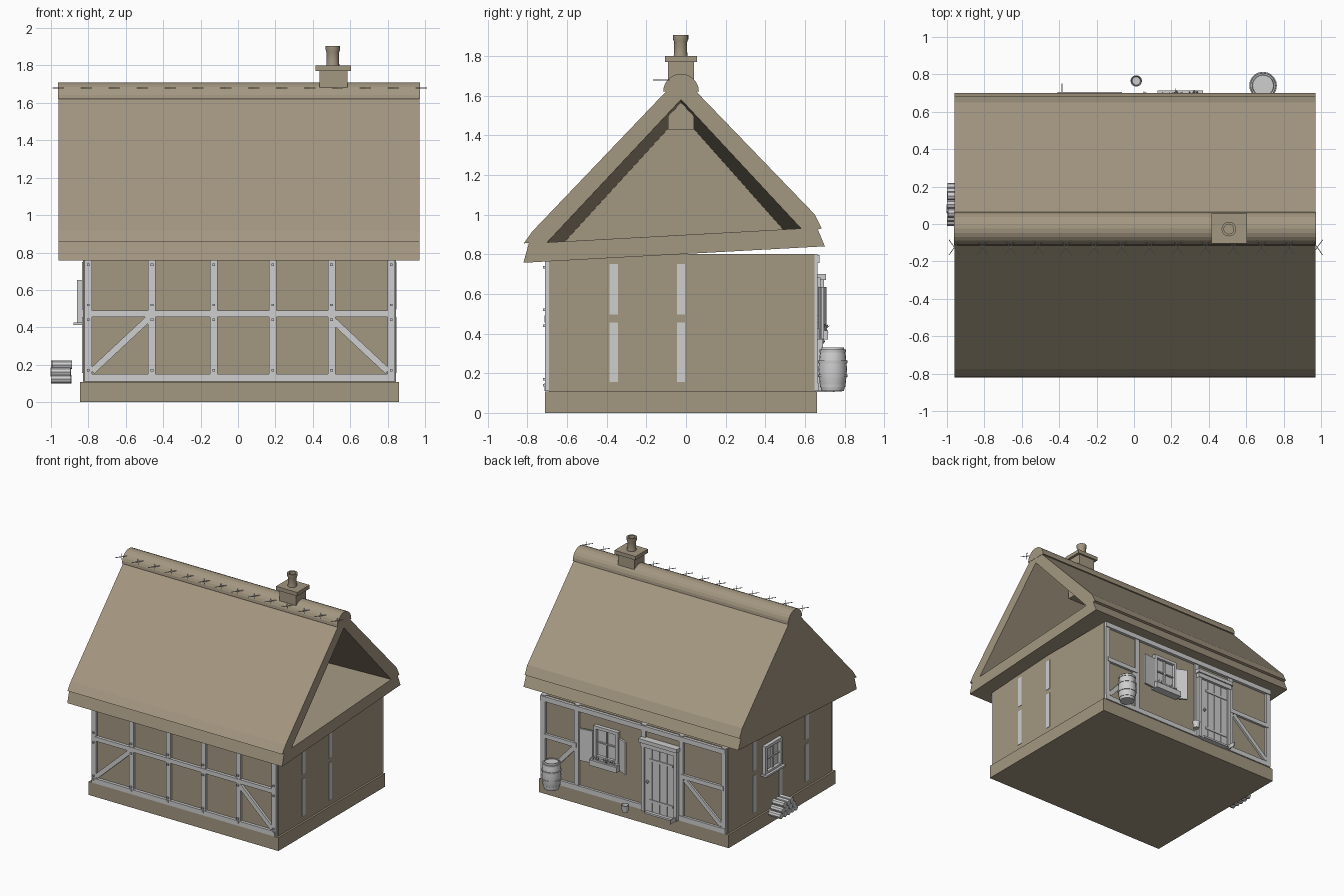
import bpy, bmesh, math, random
from mathutils import Vector, Matrix

if "Cube" in bpy.data.objects:
    bpy.data.objects.remove(bpy.data.objects["Cube"])

random.seed(4)


def material(name, rgb):
    m = bpy.data.materials.new(name)
    m.diffuse_color = (*rgb, 1)
    m.use_nodes = True
    m.node_tree.nodes["Principled BSDF"].inputs["Base Color"].default_value = m.diffuse_color
    return m


KHAKI = material("khaki", (0.37, 0.31, 0.22))
GREY = material("grey", (0.62, 0.62, 0.63))


def finish(name, bm, mat, smooth=False):
    bmesh.ops.recalc_face_normals(bm, faces=bm.faces)
    me = bpy.data.meshes.new(name)
    bm.to_mesh(me)
    bm.free()
    me.materials.append(mat)
    ob = bpy.data.objects.new(name, me)
    bpy.context.collection.objects.link(ob)
    if smooth:
        bpy.ops.object.select_all(action='DESELECT')
        ob.select_set(True)
        bpy.context.view_layer.objects.active = ob
        bpy.ops.object.shade_smooth_by_angle(angle=math.radians(35))
    return ob


def box(name, x, y, z, mat=GREY, rot=None):
    """Box from (min, max) ranges, optionally turned about its centre."""
    c = Vector((sum(x) / 2, sum(y) / 2, sum(z) / 2))
    m = Matrix.Translation(c)
    if rot:
        m = m @ Matrix.Rotation(rot[0], 4, rot[1])
    m = m @ Matrix.Diagonal((x[1] - x[0], y[1] - y[0], z[1] - z[0], 1))
    bm = bmesh.new()
    bmesh.ops.create_cube(bm, size=1, matrix=m)
    return finish(name, bm, mat)


def brace(name, a, b, y, w=0.035):
    """Slanted timber on a wall, from a to b in (x, z)."""
    dx, dz = b[0] - a[0], b[1] - a[1]
    h, cx, cz = math.hypot(dx, dz) / 2, (a[0] + b[0]) / 2, (a[1] + b[1]) / 2
    return box(name, (cx - h, cx + h), y, (cz - w / 2, cz + w / 2),
               rot=(-math.atan2(dz, dx), 'Y'))


def prism(name, profile, x0, x1, mat, profile1=None):
    """(y, z) profile extruded along x, optionally to a second profile."""
    bm = bmesh.new()
    a = [bm.verts.new((x0, *p)) for p in profile]
    b = [bm.verts.new((x1, *p)) for p in (profile1 or profile)]
    bm.faces.new(a)
    bm.faces.new(b)
    n = len(a)
    for i in range(n):
        bm.faces.new((a[i], a[(i + 1) % n], b[(i + 1) % n], b[i]))
    return finish(name, bm, mat)


def lathe(name, x, y, profile, n, mat):
    """Closed turned shape from (radius, z) pairs."""
    bm = bmesh.new()
    rings = [[bm.verts.new((x + r * math.cos(t * math.tau / n), y + r * math.sin(t * math.tau / n), z))
              for t in range(n)] for r, z in profile]
    for lo, hi in zip(rings, rings[1:]):
        for i in range(n):
            bm.faces.new((lo[i], lo[(i + 1) % n], hi[(i + 1) % n], hi[i]))
    bm.faces.new(rings[0])
    bm.faces.new(rings[-1])
    return finish(name, bm, mat, True)


# Masonry body
box("plinth", (-0.845, 0.86), (-0.71, 0.66), (0, 0.108), KHAKI)
box("walls", (-0.83, 0.845), (-0.69, 0.648), (0.1, 0.80), KHAKI)

# Hollow thatched roof: closed at the left end, open at the right gable
roof = prism("thatch_roof", [(-0.82, 0.757), (-0.792, 0.857), (-0.818, 0.855), (-0.775, 0.915),
                             (-0.025, 1.70), (0.65, 1.0), (0.685, 0.93), (0.665, 0.925), (0.70, 0.84)],
             -0.96, 0.97, KHAKI)
cutter = prism("roof_cutter", [(-0.70, 0.86), (-0.025, 1.58), (0.58, 0.93)], 0.971, -0.88, KHAKI,
               [(-0.61, 0.865), (-0.025, 1.505), (0.49, 0.925)])
cutter.hide_render = True
mod = roof.modifiers.new("hollow", 'BOOLEAN')
mod.operation, mod.solver, mod.object = 'DIFFERENCE', 'EXACT', cutter
bpy.context.view_layer.objects.active = roof
bpy.ops.object.modifier_apply(modifier="hollow")
bpy.data.objects.remove(cutter)

# Ridge roll (upper half round) and crossed twigs along it
arc = [(-0.025 + 0.09 * math.cos(i * math.pi / 12), 1.62 + 0.09 * math.sin(i * math.pi / 12)) for i in range(13)]
prism("ridge_roll", arc, -0.962, 0.972, KHAKI)
for i in range(14):
    x = -0.96 + i * 0.1492
    for s in (-1, 1):
        box("ridge_twig", (x - 0.05, x + 0.05), (-0.127, -0.123), (1.677, 1.681), GREY, (s * 0.95, 'Z'))

# Chimney
box("chimney_stack", (0.435, 0.585), (-0.09, 0.04), (1.43, 1.775), KHAKI)
box("chimney_cap", (0.415, 0.605), (-0.105, 0.055), (1.77, 1.80), KHAKI)
lathe("chimney_pot", 0.507, -0.027, [(0.036, 1.79), (0.033, 1.82), (0.033, 1.87), (0.039, 1.885),
                                     (0.039, 1.905), (0.026, 1.905), (0.026, 1.85)], 16, KHAKI)

# Front timber frame
F = (-0.71, -0.67)
for x in (-0.80, -0.46, -0.13, 0.185, 0.50, 0.82):
    box("front_post", (x - 0.02, x + 0.02), F, (0.11, 0.80))
    for z in (0.14, 0.17, 0.44, 0.52, 0.735):
        box("front_peg", (x - 0.007, x + 0.007), (-0.722, -0.70), (z - 0.006, z + 0.006))
box("front_sill_beam", (-0.81, 0.83), (-0.714, -0.67), (0.11, 0.15))
box("front_mid_rail", (-0.79, 0.80), (-0.714, -0.67), (0.455, 0.49))
for s in (-1, 1):
    brace("front_brace", (s * 0.79 + 0.01, 0.165), (s * 0.485 + 0.01, 0.45), F)

# Back timber frame
B = (0.63, 0.664)
for x in (-0.80, -0.42, -0.08, 0.06, 0.45, 0.52, 0.82):
    if x not in (0.06, 0.45):
        box("back_post", (x - 0.02, x + 0.02), B, (0.11, 0.80))
box("back_top_beam", (-0.82, 0.84), (0.63, 0.672), (0.755, 0.795))
box("back_sill_beam_left", (-0.82, -0.40), (0.63, 0.668), (0.11, 0.15))
box("back_sill_beam_right", (-0.08, 0.84), (0.63, 0.668), (0.11, 0.15))
box("back_rail_left", (-0.80, -0.42), (0.63, 0.668), (0.455, 0.49))
box("back_rail_right", (0.52, 0.82), (0.63, 0.668), (0.455, 0.49))
brace("back_brace_left", (-0.78, 0.165), (-0.45, 0.45), B)
brace("back_brace_right", (0.80, 0.165), (0.54, 0.45), B)

# Side studs and corner posts
for x in ((0.82, 0.848), (-0.834, -0.81)):
    for y in (-0.365, -0.025, 0.31):
        if y > 0.1 and x[0] > 0:
            continue
        for z in ((0.155, 0.455), (0.495, 0.75)):
            if y > -0.1 and x[0] < 0 and z[0] > 0.4 and y < 0.2:
                continue
            box("side_stud", x, (y - 0.021, y + 0.021), z)

# Plank door with frame, hood, hinges and knob
for i in range(4):
    x = -0.37 + i * 0.066
    box("door_plank", (x, x + 0.062), (0.64, 0.68), (0.11, 0.63))
for z in (0.2, 0.53):
    box("door_hinge", (-0.36, -0.15), (0.67, 0.686), (z, z + 0.02))
for x in (-0.40, -0.106):
    box("door_jamb", (x, x + 0.028), (0.64, 0.69), (0.11, 0.65))
box("door_lintel", (-0.40, -0.075), (0.64, 0.695), (0.635, 0.67))
box("door_hood", (-0.41, -0.065), (0.64, 0.705), (0.67, 0.70))
lathe("door_knob", -0.135, 0.688, [(0.006, 0.35), (0.013, 0.36), (0.006, 0.372)], 8, GREY)
box("boot_scraper", (-0.388, -0.382), (0.66, 0.75), (0.105, 0.14))
box("door_step", (-0.36, -0.12), (0.65, 0.705), (0.105, 0.12))


def window(name, u0, u1, z0, z1, place):
    """Frame, glazing bars and pane; place maps (u range, out range) to x, y."""
    def part(n, u, d, z):
        x, y = place(u, d)
        box(name + n, x, y, z)
    part("_pane", (u0, u1), (-0.02, 0.006), (z0, z1))
    for u in (u0, u1):
        part("_jamb", (u - 0.012, u + 0.012), (-0.02, 0.03), (z0, z1))
    for z in (z0, z1):
        part("_rail", (u0 - 0.012, u1 + 0.012), (-0.02, 0.03), (z - 0.012, z + 0.012))
    um = (u0 + u1) / 2
    part("_mullion", (um - 0.006, um + 0.006), (0, 0.018), (z0, z1))
    zm = z0 + (z1 - z0) / 2
    part("_bar", (u0, u1), (0, 0.018), (zm - 0.005, zm + 0.005))
    part("_sill", (u0 - 0.025, u1 + 0.025), (-0.02, 0.05), (z0 - 0.02, z0 - 0.005))


window("back_window", 0.15, 0.345, 0.43, 0.67, lambda u, d: (u, (0.648 + d[0], 0.648 + d[1])))
window("left_window", 0.0, 0.195, 0.432, 0.64, lambda u, d: ((-0.83 - d[1], -0.83 - d[0]), u))

# Shutters beside the back window
for x, a in (((0.36, 0.47), 0.12), ((0.045, 0.135), -0.45)):
    box("shutter", x, (0.675, 0.69), (0.375, 0.635), GREY, (a, 'Z'))

# Window box with sprigs
box("flower_box", (0.125, 0.37), (0.65, 0.715), (0.37, 0.415))
for i in range(26):
    bm = bmesh.new()
    p = Vector((random.uniform(0.15, 0.35), random.uniform(0.68, 0.705), 0.425))
    m = Matrix.Translation(p) @ Matrix.Rotation(random.uniform(-0.8, 0.8), 4, 'Y') @ \
        Matrix.Rotation(random.uniform(-0.9, 0.3), 4, 'X')
    bmesh.ops.create_cone(bm, cap_ends=True, segments=4, radius1=0.008, radius2=0.001, depth=0.05, matrix=m)
    finish("sprig", bm, GREY)

# Barrel with hoops, and bucket
lathe("barrel", 0.69, 0.74, [(0.056, 0.11), (0.066, 0.15), (0.072, 0.22), (0.066, 0.29), (0.056, 0.33),
                             (0.05, 0.33), (0.05, 0.322)], 20, GREY)
for z, r in ((0.13, 0.064), (0.18, 0.073), (0.25, 0.073), (0.305, 0.066)):
    lathe("barrel_hoop", 0.69, 0.74, [(r, z), (r + 0.001, z + 0.014)], 20, GREY)
lathe("bucket", 0.012, 0.765, [(0.023, 0.108), (0.031, 0.165), (0.026, 0.165), (0.022, 0.12)], 14, GREY)

# Stacked firewood by the left wall
for row, count in enumerate((5, 4, 3)):
    for i in range(count):
        bm = bmesh.new()
        m = Matrix.Translation((-0.945 + random.uniform(-0.004, 0.004),
                                0.105 + (i - (count - 1) / 2) * 0.046, 0.123 + row * 0.038)) @ \
            Matrix.Rotation(math.pi / 2, 4, 'Y')
        bmesh.ops.create_cone(bm, cap_ends=True, segments=8, radius1=0.023, radius2=0.023, depth=0.105, matrix=m)
        finish("log", bm, GREY)
